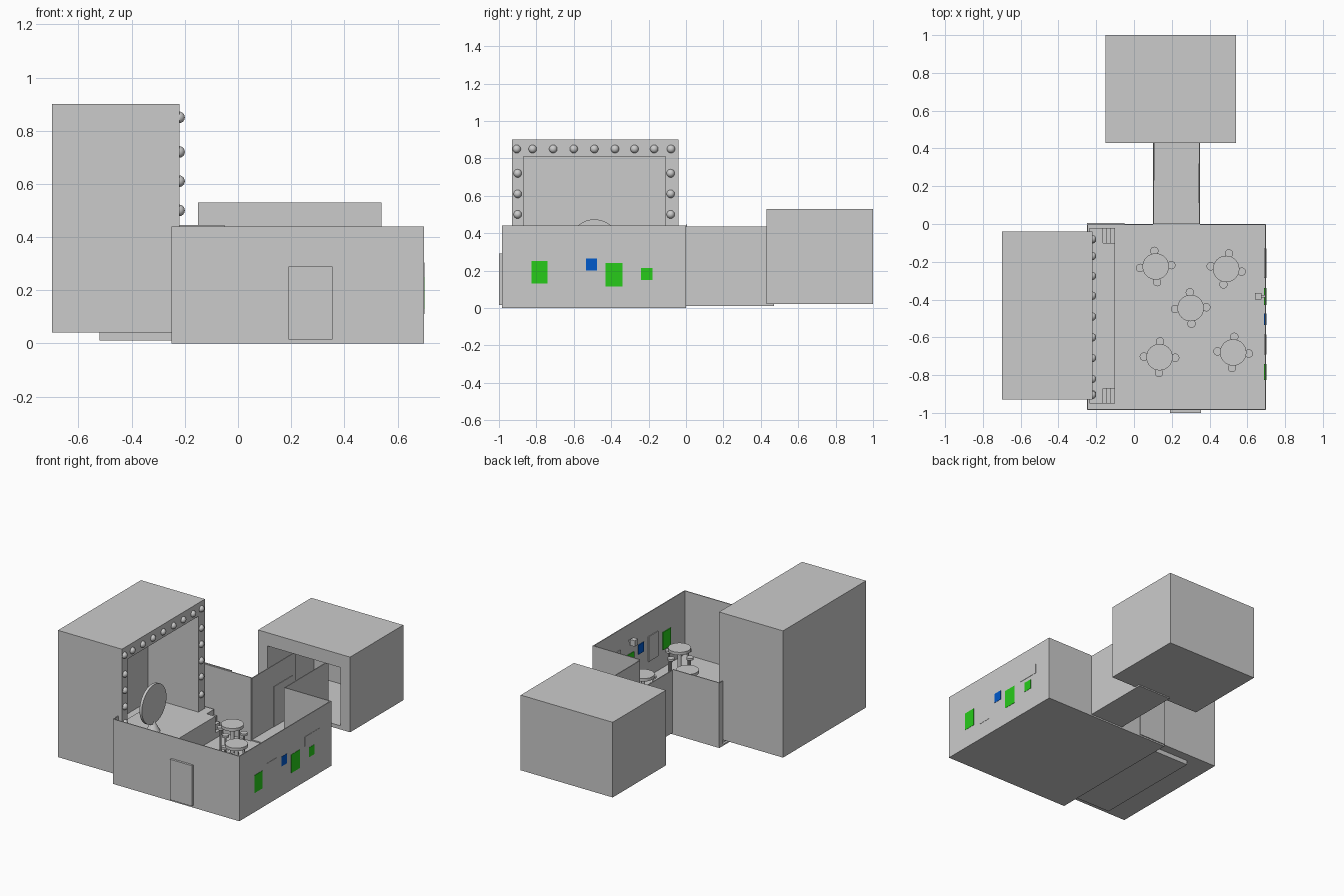
import bpy, bmesh, math

if "Cube" in bpy.data.objects:
    bpy.data.objects.remove(bpy.data.objects["Cube"])


def finish(bm, name, mat=None, smooth=False):
    me = bpy.data.meshes.new(name)
    bmesh.ops.recalc_face_normals(bm, faces=bm.faces)
    for f in bm.faces:
        f.smooth = smooth
    bm.to_mesh(me)
    bm.free()
    ob = bpy.data.objects.new(name, me)
    bpy.context.collection.objects.link(ob)
    if mat:
        me.materials.append(mat)
    return ob


def add_box(bm, x0, x1, y0, y1, z0, z1):
    vs = bmesh.ops.create_cube(bm, size=1)["verts"]
    for v in vs:
        v.co.x = x1 if v.co.x > 0 else x0
        v.co.y = y1 if v.co.y > 0 else y0
        v.co.z = z1 if v.co.z > 0 else z0


def boxes(name, *dims, mat=None):
    bm = bmesh.new()
    for d in dims:
        add_box(bm, *d)
    return finish(bm, name, mat)


def add_cyl(bm, x, y, z0, z1, r0, r1=None, n=24):
    vs = bmesh.ops.create_cone(bm, cap_ends=True, segments=n, radius1=r0,
                               radius2=r0 if r1 is None else r1, depth=z1 - z0)["verts"]
    bmesh.ops.translate(bm, verts=vs, vec=(x, y, (z0 + z1) / 2))
    return vs


def alcove(name, outer, inner):
    """Box with a recess cut out of it."""
    ob, cut = boxes(name, outer), boxes("cutter", inner)
    mod = ob.modifiers.new("recess", "BOOLEAN")
    mod.operation, mod.solver, mod.object = "DIFFERENCE", "EXACT", cut
    bpy.context.view_layer.objects.active = ob
    bpy.ops.object.modifier_apply(modifier="recess")
    bpy.data.objects.remove(cut)


def colour(name, rgb):
    m = bpy.data.materials.new(name)
    m.diffuse_color = (*rgb, 1)
    m.use_nodes = True
    m.node_tree.nodes["Principled BSDF"].inputs["Base Color"].default_value = m.diffuse_color
    return m


def smooth(ob):
    bpy.ops.object.select_all(action="DESELECT")
    ob.select_set(True)
    bpy.context.view_layer.objects.active = ob
    bpy.ops.object.shade_smooth_by_angle()


T = 0.006   # wall thickness
H = 0.44    # wall height

# Dining room: floor, open-topped walls with gaps for stage and corridor
boxes("room_floor", (-0.25, 0.70, -0.985, 0, 0, 0.01))
boxes("front_wall", (-0.25, 0.70, -0.985, -0.985 + T, 0, H))
boxes("right_wall", (0.70 - T, 0.70, -0.985, 0, 0, H))
boxes("back_wall", (-0.25, 0.10, -T, 0, 0, H), (0.35, 0.70, -T, 0, 0, H))
boxes("back_wall_panel", (-0.25, -0.05, 0, 0.006, 0.01, 0.445))
boxes("left_wall", (-0.25, -0.25 + T, -0.985, -0.93, 0, H),
      (-0.25, -0.25 + T, -0.04, 0, 0, H))
boxes("front_door", (0.19, 0.355, -1.0, -0.98, 0.015, 0.29))

# Corridor and back room
boxes("corridor", (0.10, 0.35, 0, 0.47, 0.01, 0.018),
      (0.10, 0.10 + T, 0, 0.47, 0.01, 0.435),
      (0.35 - T, 0.35, 0, 0.47, 0.01, 0.435))
boxes("corridor_doors", (0.104, 0.109, 0.23, 0.43, 0.018, 0.29),
      (0.341, 0.346, 0.11, 0.32, 0.018, 0.29))
alcove("back_room", (-0.15, 0.54, 0.43, 1.0, 0.02, 0.53),
       (-0.08, 0.47, 0.40, 0.93, 0.045, 0.44))

# Stage house, stage platform and side steps
alcove("stage_house", (-0.70, -0.22, -0.93, -0.04, 0.04, 0.90),
       (-0.60, -0.15, -0.87, -0.11, 0.13, 0.81))
boxes("stage_platform", (-0.52, -0.10, -0.87, -0.10, 0.01, 0.16))
for side, y in (("front", -0.95), ("back", -0.10)):
    boxes(side + "_steps", *[(-0.235, xe, y, y + 0.08, 0.01, zt) for xe, zt in
          ((-0.165, 0.16), (-0.143, 0.122), (-0.121, 0.085), (-0.10, 0.047))])

# Round bulbs along the stage frame
bm = bmesh.new()
spots = [(y, 0.85) for y in (-0.905, -0.82, -0.71, -0.60, -0.49, -0.38, -0.275, -0.17, -0.08)]
spots += [(y, z) for y in (-0.90, -0.082) for z in (0.72, 0.61, 0.50, 0.39, 0.27)]
for y, z in spots:
    vs = bmesh.ops.create_uvsphere(bm, u_segments=20, v_segments=12, radius=0.022)["verts"]
    bmesh.ops.translate(bm, verts=vs, vec=(-0.222, y, z))
finish(bm, "frame_bulbs", smooth=True)

# Upright disc on a stand
bm = bmesh.new()
add_cyl(bm, 0, 0, -0.009, 0.009, 0.132, n=48)
disc = finish(bm, "stage_disc")
disc.rotation_euler = (0, math.pi / 2, 0)
disc.location = (-0.295, -0.49, 0.342)
smooth(disc)
bm = bmesh.new()
add_cyl(bm, -0.295, -0.49, 0.16, 0.225, 0.045, 0.01)
smooth(finish(bm, "disc_stand"))

# Tables with four stools each
tables = [(0.115, -0.225, 5), (0.488, -0.238, -10), (0.30, -0.445, 3),
          (0.135, -0.705, -2), (0.525, -0.68, -4)]
for i, (x, y, rot) in enumerate(tables, 1):
    bm = bmesh.new()
    add_cyl(bm, x, y, 0.195, 0.215, 0.07, n=32)
    add_cyl(bm, x, y, 0.02, 0.195, 0.012)
    add_cyl(bm, x, y, 0.01, 0.02, 0.04)
    smooth(finish(bm, f"table_{i}"))
    bm = bmesh.new()
    for k in range(4):
        a = math.radians(rot + 90 * k)
        sx, sy = x + 0.083 * math.cos(a), y + 0.083 * math.sin(a)
        add_cyl(bm, sx, sy, 0.16, 0.175, 0.022)
        add_cyl(bm, sx, sy, 0.01, 0.16, 0.006, n=12)
    smooth(finish(bm, f"stools_{i}"))

# Wall pictures showing on both sides of the right wall
green = colour("green", (0.02, 0.6, 0.01))
blue = colour("blue", (0.0, 0.1, 0.6))
pale = colour("pale_grey", (0.85, 0.85, 0.85))
pictures = [(-0.825, -0.74, 0.13, 0.25, green), (-0.69, -0.585, 0.11, 0.28, pale),
            (-0.535, -0.475, 0.20, 0.265, blue), (-0.43, -0.34, 0.115, 0.24, green),
            (-0.285, -0.13, 0.24, 0.305, pale), (-0.24, -0.18, 0.15, 0.215, green)]
for i, (y0, y1, z0, z1, m) in enumerate(pictures, 1):
    boxes(f"picture_{i}", (0.689, 0.702, y0, y1, z0, z1), mat=m)

# Small wall-mounted box on an arm
boxes("wall_speaker", (0.64, 0.675, -0.40, -0.365, 0.31, 0.35),
      (0.675, 0.695, -0.388, -0.377, 0.325, 0.335))
